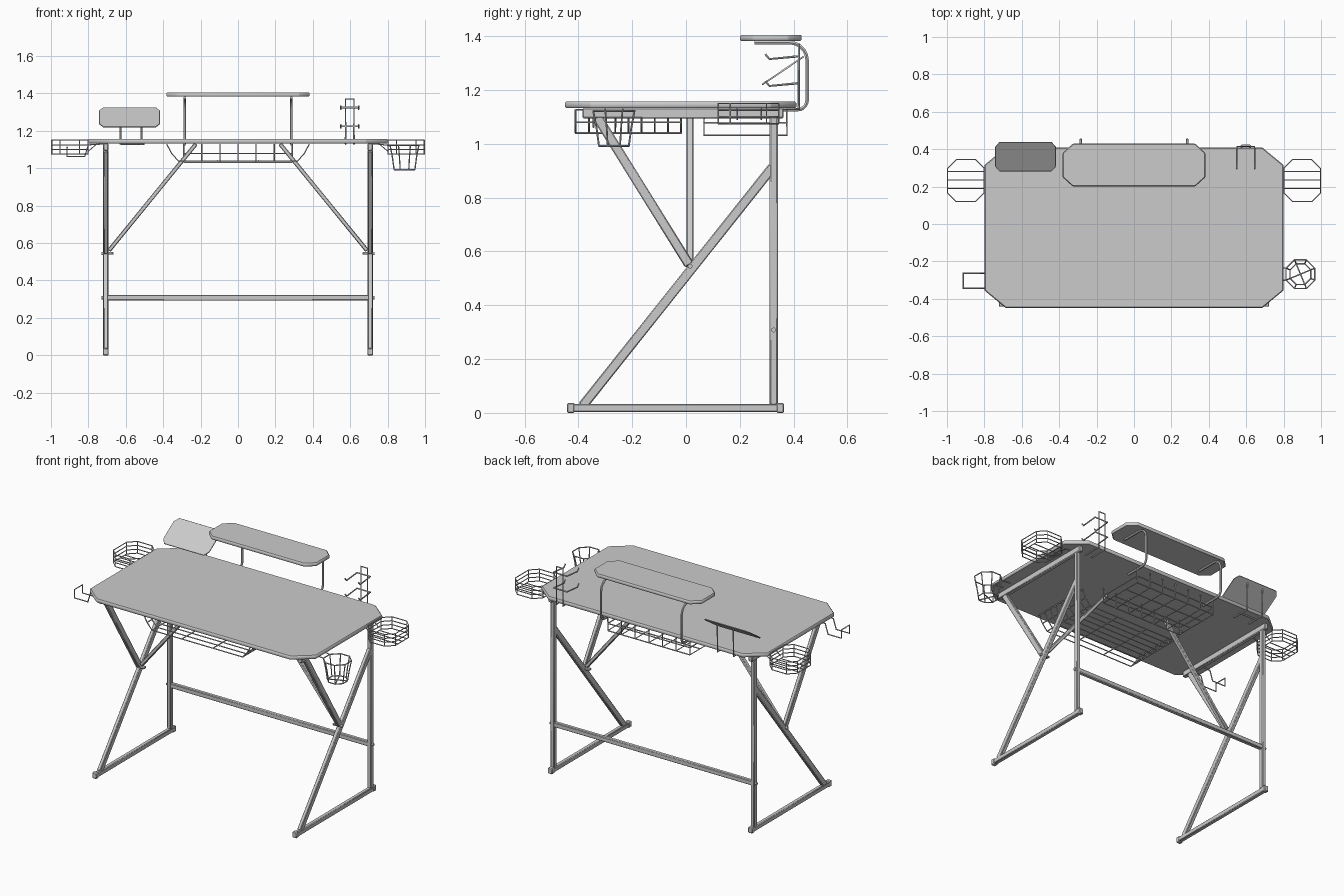
import bpy, bmesh, math
from mathutils import Vector, Matrix

if "Cube" in bpy.data.objects:
    bpy.data.objects.remove(bpy.data.objects["Cube"])

grey = bpy.data.materials.new("grey_paint")
grey.diffuse_color = (0.6, 0.6, 0.6, 1)
grey.use_nodes = True
grey.node_tree.nodes["Principled BSDF"].inputs["Base Color"].default_value = grey.diffuse_color


def finish(name, bm, smooth=True):
    bmesh.ops.recalc_face_normals(bm, faces=bm.faces)
    me = bpy.data.meshes.new(name)
    bm.to_mesh(me)
    bm.free()
    ob = bpy.data.objects.new(name, me)
    bpy.context.collection.objects.link(ob)
    me.materials.append(grey)
    if smooth:
        activate(ob)
        bpy.ops.object.shade_smooth_by_angle(angle=math.radians(40))
    return ob


def activate(ob):
    bpy.ops.object.select_all(action='DESELECT')
    ob.select_set(True)
    bpy.context.view_layer.objects.active = ob


def octagon(cx, cy, hx, hy, c, d=None):
    """Rectangle outline with cut corners (c along x, d along y)."""
    d = d or c
    return [(cx + sx * a, cy + sy * b) for sx, sy, a, b in (
        (1, 1, hx, hy - d), (1, 1, hx - c, hy), (-1, 1, hx - c, hy), (-1, 1, hx, hy - d),
        (-1, -1, hx, hy - d), (-1, -1, hx - c, hy), (1, -1, hx - c, hy), (1, -1, hx, hy - d))]


def board(name, outline, z0, z1, matrix=None, bevel=0.005):
    bm = bmesh.new()
    f = bm.faces.new([bm.verts.new((x, y, z0)) for x, y in outline])
    r = bmesh.ops.extrude_face_region(bm, geom=[f])
    vs = [v for v in r['geom'] if isinstance(v, bmesh.types.BMVert)]
    bmesh.ops.translate(bm, verts=vs, vec=(0, 0, z1 - z0))
    bmesh.ops.bevel(bm, geom=bm.edges[:], offset=bevel, segments=1, affect='EDGES')
    if matrix:
        bmesh.ops.transform(bm, matrix=matrix, verts=bm.verts[:])
    return finish(name, bm)


def bar(name, a, b, w, t, side=(1, 0, 0)):
    """Square tube from a to b; w is measured along the side axis."""
    a, b, s = Vector(a), Vector(b), Vector(side)
    z = (b - a).normalized()
    y = z.cross(s).normalized()
    rot = Matrix((s, y, z)).transposed().to_4x4()
    m = Matrix.Translation((a + b) / 2) @ rot @ Matrix.Diagonal((w, t, (b - a).length, 1))
    bm = bmesh.new()
    bmesh.ops.create_cube(bm, size=1, matrix=m)
    bmesh.ops.bevel(bm, geom=bm.edges[:], offset=0.004, segments=1, affect='EDGES')
    return finish(name, bm)


def wires(name, paths, r=0.0035):
    """Each path is (points, closed)."""
    cu = bpy.data.curves.new(name, 'CURVE')
    cu.dimensions = '3D'
    cu.bevel_depth = r
    cu.bevel_resolution = 1
    cu.use_fill_caps = True
    for pts, closed in paths:
        sp = cu.splines.new('POLY')
        sp.points.add(len(pts) - 1)
        for p, q in zip(sp.points, pts):
            p.co = (*q, 1)
        sp.use_cyclic_u = closed
    ob = bpy.data.objects.new(name, cu)
    bpy.context.collection.objects.link(ob)
    cu.materials.append(grey)
    activate(ob)
    bpy.ops.object.convert(target='MESH')
    bpy.ops.object.shade_smooth_by_angle(angle=math.radians(50))
    return ob


# Desk top and raised monitor shelf
board("desk_top", octagon(0, -0.02, 0.8, 0.43, 0.115, 0.095), 1.133, 1.157)
board("monitor_shelf", octagon(0, 0.315, 0.382, 0.115, 0.055, 0.05), 1.383, 1.405)

# Side frames
for s, n in ((-1, "left"), (1, "right")):
    x = s * 0.707
    bar(n + "_foot", (x, -0.44, 0.018), (x, 0.363, 0.018), 0.027, 0.03)
    for y in (-0.428, 0.35):
        bar(n + "_foot_cap", (x, y - 0.014, 0.0185), (x, y + 0.014, 0.0185), 0.031, 0.037)
    bar(n + "_rear_post", (x, 0.326, 0.03), (x, 0.326, 1.1), 0.027, 0.03)
    bar(n + "_top_rail", (x, -0.385, 1.114), (x, 0.363, 1.114), 0.027, 0.038)
    bar(n + "_long_diagonal", (x, -0.385, 0.025), (x, 0.323, 0.915), 0.024, 0.036)
    bar(n + "_short_diagonal", (x, -0.33, 1.1), (x, 0.012, 0.55), 0.024, 0.036)
    bar(n + "_inner_brace", (s * 0.69, 0.015, 0.56), (s * 0.225, 0.015, 1.13),
        0.026, 0.022, (0, 1, 0))
    bar(n + "_brace_plate", (s * 0.665, 0.015, 0.545), (s * 0.70, 0.015, 0.545), 0.026, 0.014, (0, 1, 0))
    for y, z in ((0.015, 0.545), (0.326, 0.308)):
        bm = bmesh.new()
        bmesh.ops.create_cone(bm, cap_ends=True, segments=10, radius1=0.009, radius2=0.009, depth=0.012,
                              matrix=Matrix.Translation((s * 0.724, y, z)) @ Matrix.Rotation(math.pi / 2, 4, 'Y'))
        finish(n + "_bolt", bm)
bar("rear_crossbar", (-0.7, 0.326, 0.308), (0.7, 0.326, 0.308), 0.026, 0.03, (0, 1, 0))

# Bent tubes carrying the monitor shelf
def arc(cy, cz, r, a0, a1):
    return [(cy + r * math.cos(math.radians(a0 + (a1 - a0) * i / 5)),
             cz + r * math.sin(math.radians(a0 + (a1 - a0) * i / 5))) for i in range(6)]

prof = [(0.255, 1.376)] + arc(0.385, 1.311, 0.065, 90, 0) + arc(0.415, 1.162, 0.035, 0, -90) + [(0.29, 1.127)]
for x in (-0.285, 0.285):
    wires("shelf_bracket", [([(x, y, z) for y, z in prof], False)], 0.0075)

# Tilted tablet plate on two thin posts
tilt = Matrix.Translation((-0.58, 0.36, 1.272)) @ Matrix.Rotation(math.atan2(0.105, 0.155), 4, 'X')
board("tablet_plate", octagon(0, 0, 0.162, 0.093, 0.022, 0.03), -0.003, 0.003, tilt, 0.001)
wires("tablet_posts", [([(x, 0.30, 1.129), (x, 0.418, 1.129), (x, 0.418, 1.31)], False)
                       for x in (-0.628, -0.515)] +
      [([(-0.63, 0.36, 1.129), (-0.5, 0.36, 1.129)], False)], 0.005)

# Headphone stand at the rear right
hooks = []
for z in (1.315, 1.215):
    hooks.append(([(0.55, 0.295, z + 0.018), (0.55, 0.31, z), (0.55, 0.415, z + 0.01),
                   (0.645, 0.415, z + 0.01), (0.645, 0.31, z), (0.645, 0.295, z + 0.018)], False))
wires("headphone_stand", hooks + [([(0.575, 0.30, 1.129), (0.575, 0.42, 1.129), (0.575, 0.42, 1.37),
                                    (0.62, 0.42, 1.37), (0.62, 0.42, 1.129), (0.62, 0.30, 1.129)], False)], 0.0045)

# Octagonal wire baskets on both sides
for s, n in ((-1, "left"), (1, "right")):
    paths = []
    for z in (1.15, 1.125, 1.1, 1.075):
        paths.append(([(x, y, z) for x, y in octagon(s * 0.899, 0.232, 0.097, 0.112, 0.045)], True))
    for x, y in octagon(s * 0.899, 0.232, 0.097, 0.112, 0.045):
        paths.append(([(x, y, 1.15), (x, y, 1.075)], False))
    for y in (0.19, 0.235, 0.28):
        paths.append(([(s * 0.802, y, 1.075), (s * 0.996, y, 1.075)], False))
    for y in (0.19, 0.28):
        paths.append(([(s * 0.802, y, 1.09), (s * 0.755, y, 1.13), (s * 0.7, y, 1.13)], False))
    wires(n + "_side_basket", paths, 0.003)

# Cup holder at the front right
def ring(r, z):
    return [(0.89 + r * math.cos(math.pi / 8 + i * math.pi / 4),
             -0.268 + r * math.sin(math.pi / 8 + i * math.pi / 4), z) for i in range(8)]

top, mid, low = ring(0.083, 1.122), ring(0.07, 1.06), ring(0.06, 0.992)
paths = [(top, True), (low, True)]
paths += [([top[i], mid[i], low[i]], False) for i in range(8)]
paths += [([low[i], low[i + 4]], False) for i in (0, 2)]
paths += [([(0.81, y, 1.122), (0.75, y, 1.129)], False) for y in (-0.30, -0.235)]
wires("cup_holder", paths)

# Bag hook at the front left
h = [(-0.74, 1.129), (-0.8, 1.125), (-0.82, 1.062), (-0.914, 1.062), (-0.914, 1.115)]
wires("bag_hook", [([(x, -0.262, z) for x, z in h] + [(x, -0.344, z) for x, z in reversed(h)], False)], 0.004)

# Front under-desk tray: long bent wires joined by short rails
sec = [(-0.38, 1.127), (-0.355, 1.08), (-0.32, 1.04), (0.32, 1.04), (0.355, 1.08), (0.38, 1.127)]
ys = [-0.41 + 0.392 * i / 8 for i in range(9)]
paths = [([(x, y, z) for x, z in sec], False) for y in ys]
paths += [([(x, ys[0], z), (x, ys[-1], z)], False) for x, z in sec + [(-0.11, 1.04), (0.11, 1.04)]]
paths += [([(s * 0.355, ys[0], 1.08), (s * 0.355, ys[-1], 1.08)], False) for s in (-1, 1)]
wires("front_tray", paths)

# Rear cable tray: cross wires with long rails
sec = [(0.067, 1.129), (0.067, 1.032), (0.375, 1.032), (0.375, 1.129)]
paths = [([(-0.29 + 0.58 * i / 6, y, z) for y, z in sec], False) for i in range(7)]
rails = [(0.067, 1.078), (0.375, 1.078), (0.067, 1.032), (0.17, 1.032), (0.272, 1.032), (0.375, 1.032)]
paths += [([(-0.29, y, z), (0.29, y, z)], False) for y, z in rails]
paths += [([(s * 0.29, 0.067, 1.078), (s * 0.29, 0.375, 1.078)], False) for s in (-1, 1)]
wires("rear_cable_tray", paths)
